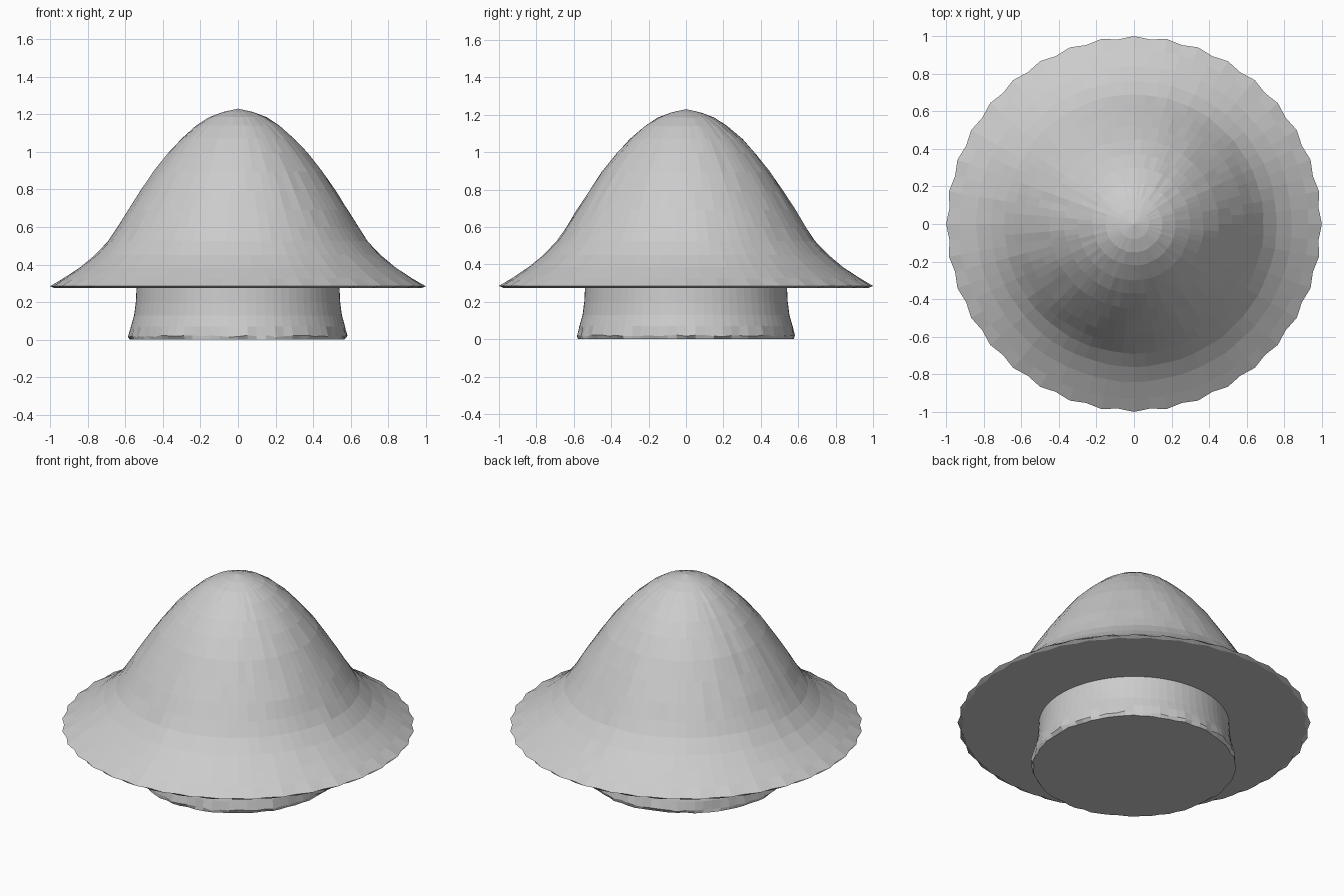
import bpy, bmesh, math, random

if "Cube" in bpy.data.objects:
    bpy.data.objects.remove(bpy.data.objects["Cube"])

random.seed(4)
SEG = 72

grey = bpy.data.materials.new("plain_grey")
grey.diffuse_color = (0.6, 0.6, 0.6, 1)
grey.use_nodes = True
grey.node_tree.nodes["Principled BSDF"].inputs["Base Color"].default_value = grey.diffuse_color


def lathe(name, profile, radius_fn):
    """Closed solid of revolution; radius_fn varies each ring's radius."""
    bm = bmesh.new()
    rings = []
    for k, (r, z) in enumerate(profile):
        if r == 0:
            rings.append([bm.verts.new((0, 0, z))])
            continue
        ring = []
        for i in range(SEG):
            a = 2 * math.pi * i / SEG
            rr, zz = radius_fn(k, i, r, z)
            ring.append(bm.verts.new((rr * math.cos(a), rr * math.sin(a), zz)))
        rings.append(ring)
    for lo, hi in zip(rings, rings[1:]):
        for i in range(SEG):
            j = (i + 1) % SEG
            if len(lo) == 1:
                bm.faces.new((lo[0], hi[j], hi[i]))
            elif len(hi) == 1:
                bm.faces.new((lo[i], lo[j], hi[0]))
            else:
                bm.faces.new((lo[i], lo[j], hi[j], hi[i]))
    bmesh.ops.recalc_face_normals(bm, faces=bm.faces)
    mesh = bpy.data.meshes.new(name)
    bm.to_mesh(mesh)
    bm.free()
    mesh.materials.append(grey)
    ob = bpy.data.objects.new(name, mesh)
    bpy.context.collection.objects.link(ob)
    return ob


# Bell-shaped cap with flat underside and scalloped rim
cap_profile = [(0, 0.275), (0.5, 0.275), (0.975, 0.275), (0.993, 0.285),
               (0.93, 0.325), (0.84, 0.385), (0.76, 0.45), (0.69, 0.525),
               (0.64, 0.6), (0.585, 0.69), (0.52, 0.79), (0.45, 0.895),
               (0.37, 0.995), (0.30, 1.07), (0.22, 1.14), (0.15, 1.185),
               (0.08, 1.212), (0, 1.23)]


def cap_shape(k, i, r, z):
    if k in (2, 3):
        wave = 0.007 if i % 2 == 0 else -0.007
        return r + (wave if k == 3 else -wave), z
    if k > 3 and r > 0.1:
        return r + random.uniform(-0.003, 0.003), z
    return r, z


lathe("mushroom_cap", cap_profile, cap_shape)

# Short stem flaring to a rough-edged foot
stem_profile = [(0, 0.0), (0.575, 0.0), (0.583, 0.018), (0.57, 0.07),
                (0.553, 0.13), (0.544, 0.2), (0.54, 0.28), (0, 0.28)]


def stem_shape(k, i, r, z):
    if k in (1, 2):
        r += random.uniform(-0.012, 0.005)
    if k == 2:
        z += random.uniform(-0.004, 0.006)
    return r, z


lathe("mushroom_stem", stem_profile, stem_shape)
